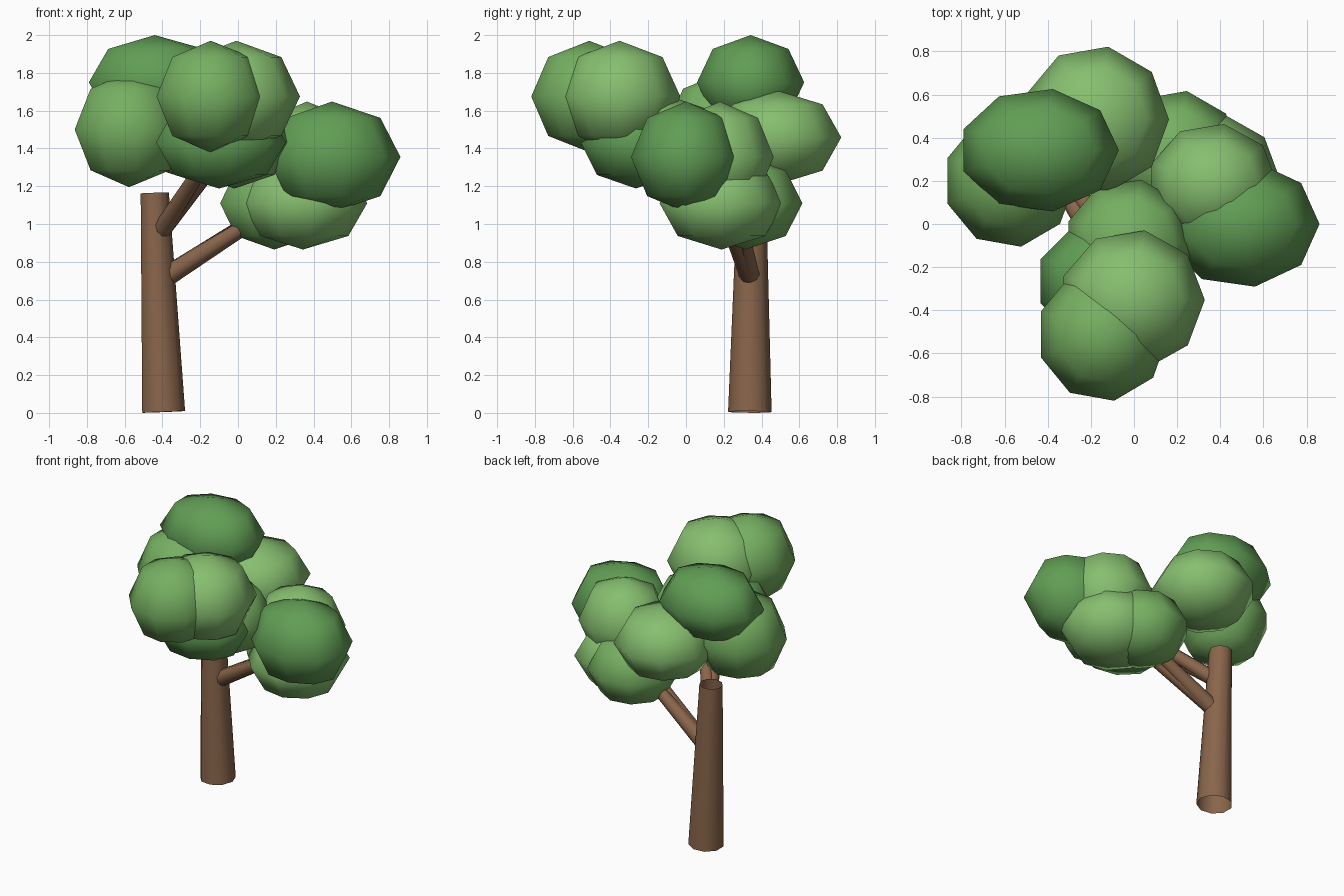
import bpy, bmesh, math
from mathutils import Vector

if "Cube" in bpy.data.objects:
    bpy.data.objects.remove(bpy.data.objects["Cube"])

SIDES = 9


def material(name, r, g, b):
    m = bpy.data.materials.new(name)
    m.diffuse_color = (r, g, b, 1)
    m.use_nodes = True
    m.node_tree.nodes["Principled BSDF"].inputs["Base Color"].default_value = m.diffuse_color
    return m


BARK = material("bark", 0.25, 0.13, 0.07)
DARK = material("leaf_dark", 0.12, 0.34, 0.09)
MID = material("leaf_mid", 0.18, 0.43, 0.12)
LIGHT = material("leaf_light", 0.24, 0.52, 0.16)


def lathe(name, rings, mat):
    """Skin (centre, x radius, y radius, axis) rings into a smooth low-poly surface."""
    bm = bmesh.new()
    loops = []
    for c, rx, ry, axis in rings:
        turn = Vector((0, 0, 1)).rotation_difference(Vector(axis))
        loop = []
        for i in range(SIDES):
            a = math.tau * i / SIDES
            p = turn @ Vector((rx * math.cos(a), ry * math.sin(a), 0))
            loop.append(bm.verts.new(Vector(c) + p))
        loops.append(loop)
    for lo, hi in zip(loops, loops[1:]):
        for i in range(SIDES):
            j = (i + 1) % SIDES
            bm.faces.new((lo[i], lo[j], hi[j], hi[i])).smooth = True
    bmesh.ops.remove_doubles(bm, verts=bm.verts, dist=0.0005)
    mesh = bpy.data.meshes.new(name)
    bm.to_mesh(mesh)
    bm.free()
    mesh.materials.append(mat)
    ob = bpy.data.objects.new(name, mesh)
    bpy.context.collection.objects.link(ob)


def limb(name, a, b, ra, rb):
    """Open tapered tube from a to b."""
    axis = (Vector(b) - Vector(a)).normalized()
    lathe(name, [(a, ra, ra, axis), (b, rb, rb, axis)], BARK)


def leaf_ball(name, c, r, mat):
    """Nine-sided ellipsoid with poles on z."""
    rings = []
    for k in range(5):
        t = math.pi * k / 4
        s = math.sin(t)
        rings.append(((c[0], c[1], c[2] - r[2] * math.cos(t)), r[0] * s, r[1] * s, (0, 0, 1)))
    lathe(name, rings, mat)


# Trunk and branches
limb("trunk", (-0.397, 0.338, 0.005), (-0.443, 0.348, 1.165), 0.117, 0.077)
limb("branch_right_front", (-0.36, 0.335, 0.735), (0.20, 0.19, 1.09), 0.055, 0.036)
limb("branch_right_back", (-0.36, 0.335, 0.735), (0.10, 0.28, 1.04), 0.055, 0.036)
limb("branch_front_left", (-0.41, 0.32, 0.96), (-0.15, -0.15, 1.36), 0.05, 0.036)
limb("branch_front_right", (-0.41, 0.32, 0.96), (-0.09, -0.07, 1.36), 0.05, 0.036)

# Foliage: centre, radii, colour
balls = [
    # cluster over the trunk
    ("crown_top", (-0.441, 0.342, 1.75), (0.371, 0.288, 0.25), DARK),
    ("crown_left", (-0.577, 0.20, 1.50), (0.306, 0.31, 0.305), MID),
    ("crown_back", (-0.179, 0.485, 1.458), (0.341, 0.342, 0.248), LIGHT),
    # cluster on the right
    ("right_outer", (0.497, 0.0, 1.355), (0.363, 0.295, 0.293), DARK),
    ("right_upper", (0.365, 0.18, 1.355), (0.303, 0.288, 0.293), LIGHT),
    ("right_lower", (0.344, 0.188, 1.11), (0.34, 0.333, 0.245), LIGHT),
    ("right_inner", (0.192, 0.316, 1.11), (0.305, 0.305, 0.245), MID),
    # cluster at the front
    ("front_outer", (-0.145, -0.512, 1.675), (0.305, 0.312, 0.295), MID),
    ("front_upper", (-0.009, -0.352, 1.675), (0.337, 0.327, 0.295), LIGHT),
    ("front_lower", (-0.10, -0.265, 1.433), (0.355, 0.297, 0.245), DARK),
    ("front_inner", (-0.02, -0.09, 1.433), (0.302, 0.30, 0.245), MID),
]
for name, c, r, mat in balls:
    leaf_ball("foliage_" + name, c, r, mat)
